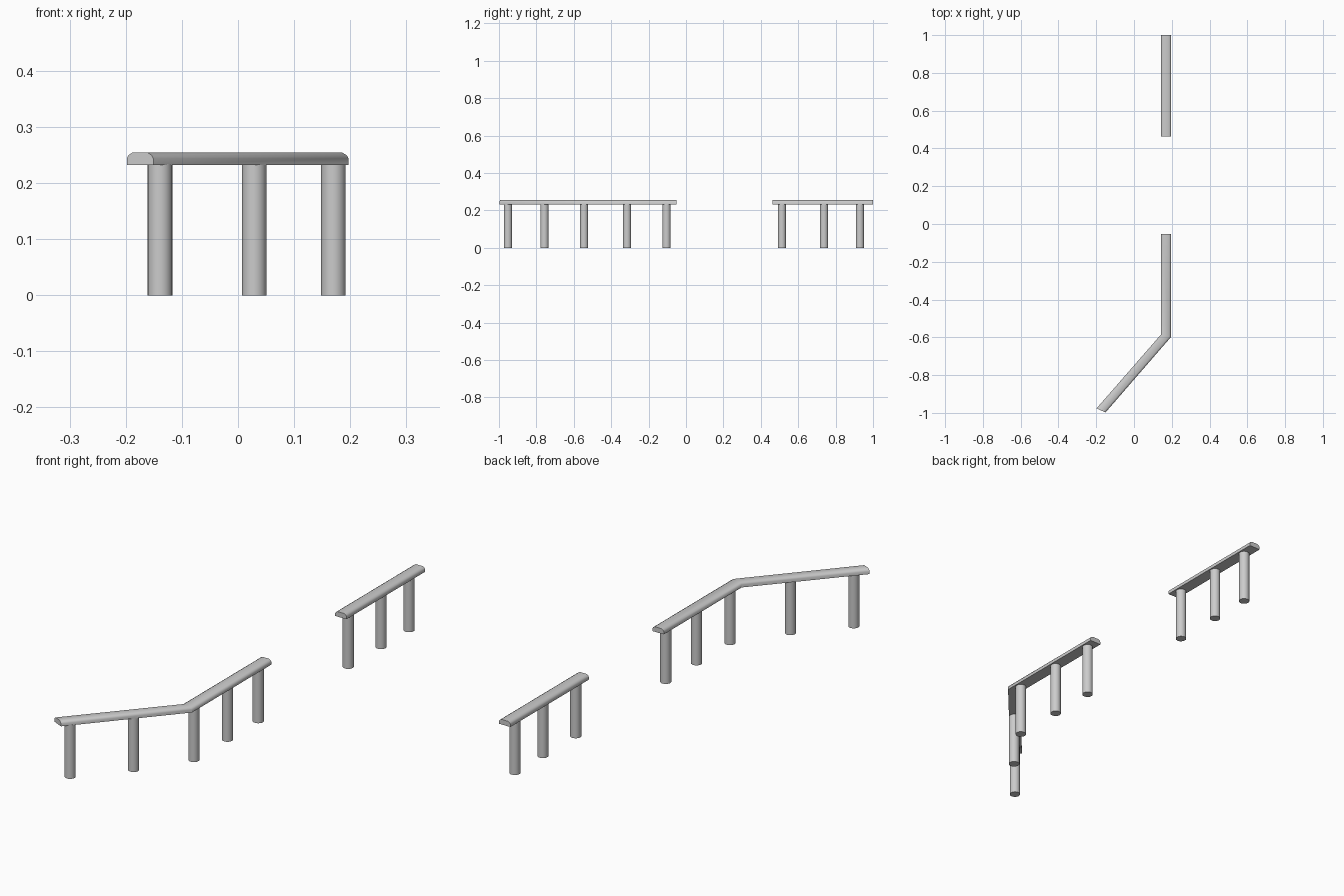
import bpy

if "Cube" in bpy.data.objects:
    bpy.data.objects.remove(bpy.data.objects["Cube"])

Z_LOW, Z_EDGE, Z_TOP = 0.232, 0.244, 0.254
RADIUS = 0.022
# Rail cross-section: (fraction across the width, height)
PROFILE = [(0, Z_LOW), (0, Z_EDGE), (0.06, 0.2495), (0.2, Z_TOP),
           (0.8, Z_TOP), (0.94, 0.2495), (1, Z_EDGE), (1, Z_LOW)]


def finish(obj):
    bpy.ops.object.select_all(action='DESELECT')
    obj.select_set(True)
    bpy.context.view_layer.objects.active = obj
    bpy.ops.object.shade_smooth_by_angle(angle=0.7)


def rail(name, stations):
    """Sweep the profile between (left point, right point) stations."""
    n = len(PROFILE)
    verts = [(l[0] + (r[0] - l[0]) * u, l[1] + (r[1] - l[1]) * u, z)
             for l, r in stations for u, z in PROFILE]
    faces = [(s * n + i, s * n + (i + 1) % n, (s + 1) * n + (i + 1) % n, (s + 1) * n + i)
             for s in range(len(stations) - 1) for i in range(n)]
    last = (len(stations) - 1) * n
    faces += [tuple(reversed(range(n))), tuple(range(last, last + n))]
    mesh = bpy.data.meshes.new(name)
    mesh.from_pydata(verts, [], faces)
    mesh.update()
    obj = bpy.data.objects.new(name, mesh)
    bpy.context.collection.objects.link(obj)
    # Consistent outward normals
    bpy.context.view_layer.objects.active = obj
    obj.select_set(True)
    bpy.ops.object.mode_set(mode='EDIT')
    bpy.ops.mesh.select_all(action='SELECT')
    bpy.ops.mesh.normals_make_consistent(inside=False)
    bpy.ops.object.mode_set(mode='OBJECT')
    finish(obj)


# Straight handrail at the back
rail("back_rail", [((0.143, 1.0), (0.197, 1.0)), ((0.143, 0.462), (0.197, 0.462))])

# Bent handrail at the front
rail("front_rail", [((0.143, -0.052), (0.197, -0.052)),
                    ((0.143, -0.585), (0.197, -0.597)),
                    ((-0.198, -0.976), (-0.151, -0.998))])

# Round posts under both rails
POSTS = [(0.17, 0.93), (0.17, 0.738), (0.17, 0.513),
         (0.17, -0.104), (0.17, -0.315), (0.17, -0.545),
         (0.029, -0.757), (-0.139, -0.952)]
for i, (x, y) in enumerate(POSTS):
    height = Z_LOW + 0.002
    bpy.ops.mesh.primitive_cylinder_add(vertices=24, radius=RADIUS, depth=height,
                                        location=(x, y, height / 2))
    post = bpy.context.object
    post.name = f"post_{i + 1}"
    finish(post)
